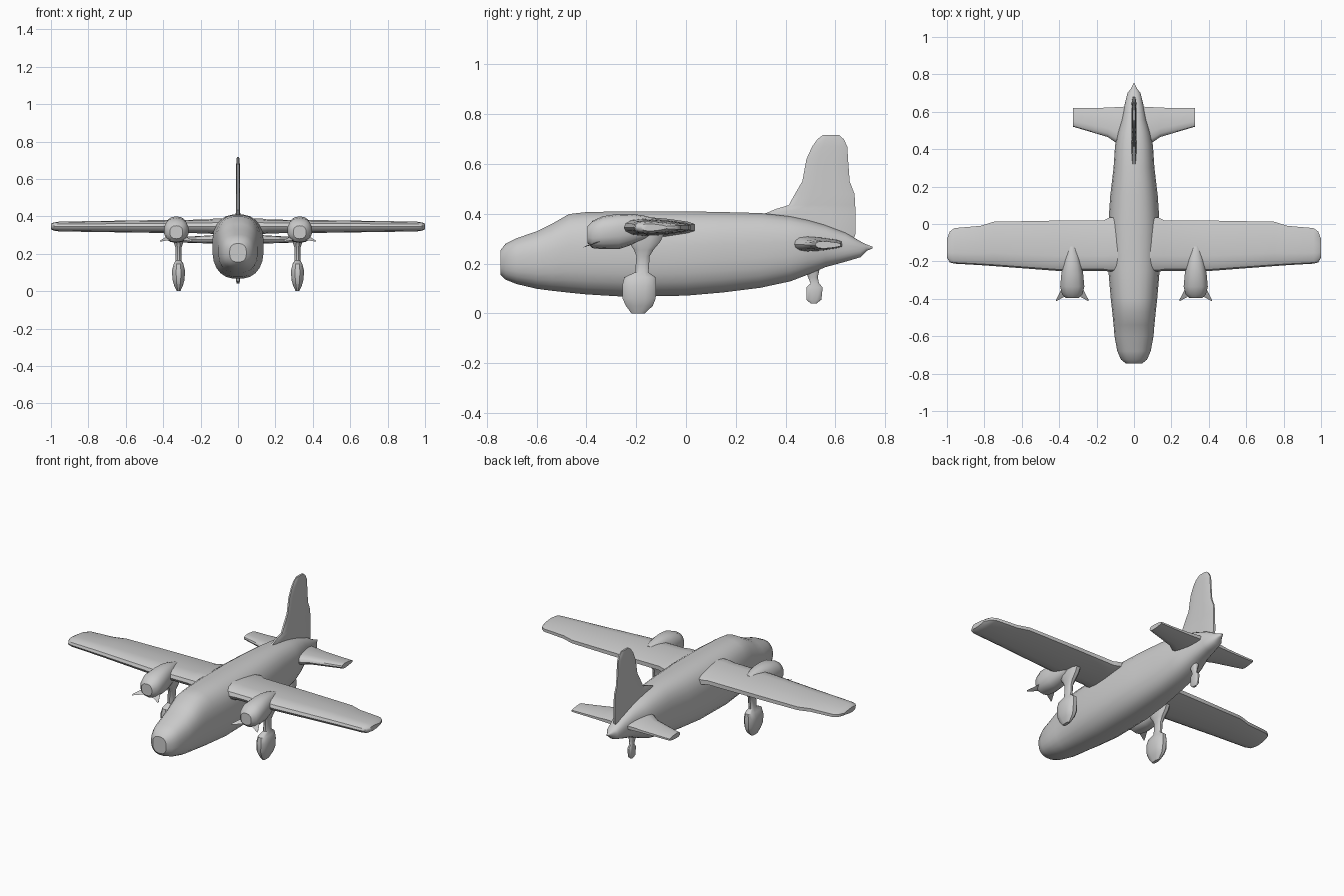
import bpy, bmesh, math
from mathutils import Vector


def spow(c, e):
    return math.copysign(abs(c) ** (2 / e), c)


def oval(center, u, v, e=2.0, n=20):
    """Superellipse ring around center, spanned by half-axes u and v."""
    c, u, v = Vector(center), Vector(u), Vector(v)
    angles = [2 * math.pi * (i + 0.5) / n for i in range(n)]
    return [c + u * spow(math.cos(a), e) + v * spow(math.sin(a), e) for a in angles]


def foil(x, front, back, z, t):
    """Wing section at span x: rounded nose, thin blunt tail."""
    top = [(0, 0.0), (0.03, 0.25), (0.12, 0.43), (0.3, 0.5), (0.6, 0.42), (0.9, 0.28), (1, 0.16)]
    low = [(1, -0.16), (0.9, -0.26), (0.6, -0.42), (0.3, -0.48), (0.12, -0.4), (0.03, -0.22)]
    return [Vector((x, front + (back - front) * c, z + t * h)) for c, h in top + low]


def loft(name, rings, mirror=False, angle=35):
    """Skin a list of rings, cap both ends, optionally mirror over x = 0."""
    bm = bmesh.new()
    rows = [[bm.verts.new(p) for p in r] for r in rings]
    n = len(rows[0])
    for a, b in zip(rows, rows[1:]):
        for i in range(n):
            j = (i + 1) % n
            bm.faces.new((a[i], a[j], b[j], b[i]))
    bm.faces.new(rows[0])
    bm.faces.new(rows[-1][::-1])
    bmesh.ops.recalc_face_normals(bm, faces=bm.faces)
    mesh = bpy.data.meshes.new(name)
    bm.to_mesh(mesh)
    bm.free()
    obj = bpy.data.objects.new(name, mesh)
    bpy.context.collection.objects.link(obj)
    if mirror:
        obj.modifiers.new("mirror", 'MIRROR')
    bpy.ops.object.select_all(action='DESELECT')
    obj.select_set(True)
    bpy.context.view_layer.objects.active = obj
    bpy.ops.object.shade_smooth_by_angle(angle=math.radians(angle))
    return obj


def along_y(x, table, e, n=20):
    """Rings from rows of (y, half width, bottom z, top z)."""
    return [oval((x, y, (lo + hi) / 2), (w, 0, 0), (0, 0, (hi - lo) / 2), e, n)
            for y, w, lo, hi in table]


def along_z(x, table, e, n=12):
    """Rings from rows of (z, half width, front y, back y)."""
    return [oval((x, (f + b) / 2, z), (w, 0, 0), (0, (b - f) / 2, 0), e, n)
            for z, w, f, b in table]


# Fuselage with stepped cockpit and tapering tail
loft("fuselage", along_y(0, [
    (-0.745, 0.045, 0.155, 0.255), (-0.725, 0.07, 0.135, 0.28), (-0.68, 0.09, 0.117, 0.303),
    (-0.60, 0.105, 0.098, 0.33), (-0.54, 0.11, 0.09, 0.36), (-0.47, 0.117, 0.082, 0.40),
    (-0.40, 0.125, 0.075, 0.408), (-0.25, 0.138, 0.066, 0.411), (0.0, 0.138, 0.07, 0.411),
    (0.15, 0.128, 0.083, 0.408), (0.30, 0.11, 0.102, 0.404), (0.42, 0.102, 0.128, 0.39),
    (0.49, 0.088, 0.155, 0.375), (0.56, 0.066, 0.185, 0.355), (0.64, 0.05, 0.207, 0.325),
    (0.70, 0.035, 0.225, 0.29), (0.725, 0.016, 0.25, 0.277), (0.75, 0.004, 0.262, 0.268),
], 2.5, 24))

# Wings
loft("wing", [foil(*s) for s in [
    (0.0, -0.255, 0.03, 0.345, 0.085), (0.13, -0.255, 0.035, 0.345, 0.085),
    (0.16, -0.25, 0.02, 0.345, 0.075), (0.42, -0.25, 0.018, 0.345, 0.07),
    (0.75, -0.225, 0.012, 0.345, 0.06), (0.82, -0.22, -0.01, 0.345, 0.058),
    (0.96, -0.212, -0.022, 0.345, 0.052), (0.985, -0.205, -0.04, 0.345, 0.045),
    (1.0, -0.18, -0.08, 0.345, 0.03)]], True)

# Tailplane
loft("tailplane", [foil(*s) for s in [
    (0.0, 0.42, 0.63, 0.278, 0.065), (0.09, 0.43, 0.625, 0.278, 0.06),
    (0.14, 0.465, 0.622, 0.276, 0.045), (0.24, 0.495, 0.62, 0.275, 0.036),
    (0.325, 0.52, 0.62, 0.275, 0.03)]], True)

# Fin with forward fillet and rudder
loft("fin", along_z(0, [
    (0.28, 0.016, 0.40, 0.67), (0.32, 0.015, 0.36, 0.685), (0.40, 0.014, 0.31, 0.685),
    (0.42, 0.012, 0.36, 0.684), (0.435, 0.012, 0.41, 0.683), (0.48, 0.012, 0.435, 0.68),
    (0.53, 0.011, 0.465, 0.66), (0.62, 0.011, 0.482, 0.653), (0.67, 0.01, 0.505, 0.65),
    (0.70, 0.009, 0.527, 0.635), (0.717, 0.006, 0.55, 0.615)], 3))

# Engine nacelles
loft("engine_nacelle", along_y(0.33, [
    (-0.395, 0.035, 0.28, 0.35), (-0.375, 0.056, 0.262, 0.372), (-0.335, 0.066, 0.258, 0.39),
    (-0.27, 0.06, 0.258, 0.4), (-0.22, 0.052, 0.275, 0.4), (-0.17, 0.04, 0.295, 0.393),
    (-0.12, 0.02, 0.325, 0.38)], 2.4, 14), True)

# Short propeller blade stubs, pointing out and forward
for k, (dx, z) in enumerate([(-0.085, 0.268), (0.085, 0.268)]):
    hub, tip = (0.33 + dx * 0.45, -0.355, 0.285), (0.33 + dx, -0.408, z)
    loft(f"propeller_stub_{k}", [oval(hub, (0.018, 0, 0), (0, 0.03, 0.012), 2, 8),
                                 oval(tip, (0.003, 0, 0), (0, 0.004, 0.003), 2, 8)], True)

# Main landing gear: strut and wheel in one fairing
loft("main_gear", along_z(0.318, [
    (0.0, 0.01, -0.22, -0.165), (0.03, 0.024, -0.243, -0.132), (0.06, 0.033, -0.257, -0.12),
    (0.11, 0.036, -0.258, -0.118), (0.145, 0.027, -0.25, -0.12), (0.165, 0.016, -0.205, -0.15),
    (0.23, 0.016, -0.2, -0.145), (0.255, 0.024, -0.21, -0.13), (0.29, 0.03, -0.235, -0.10),
    (0.335, 0.032, -0.24, -0.08)], 2.6), True)

# Tail wheel
loft("tail_wheel", along_z(0, [
    (0.04, 0.006, 0.5, 0.525), (0.055, 0.012, 0.483, 0.545), (0.105, 0.013, 0.483, 0.55),
    (0.12, 0.011, 0.5, 0.535), (0.145, 0.012, 0.49, 0.53), (0.21, 0.03, 0.465, 0.545)], 2.6))
